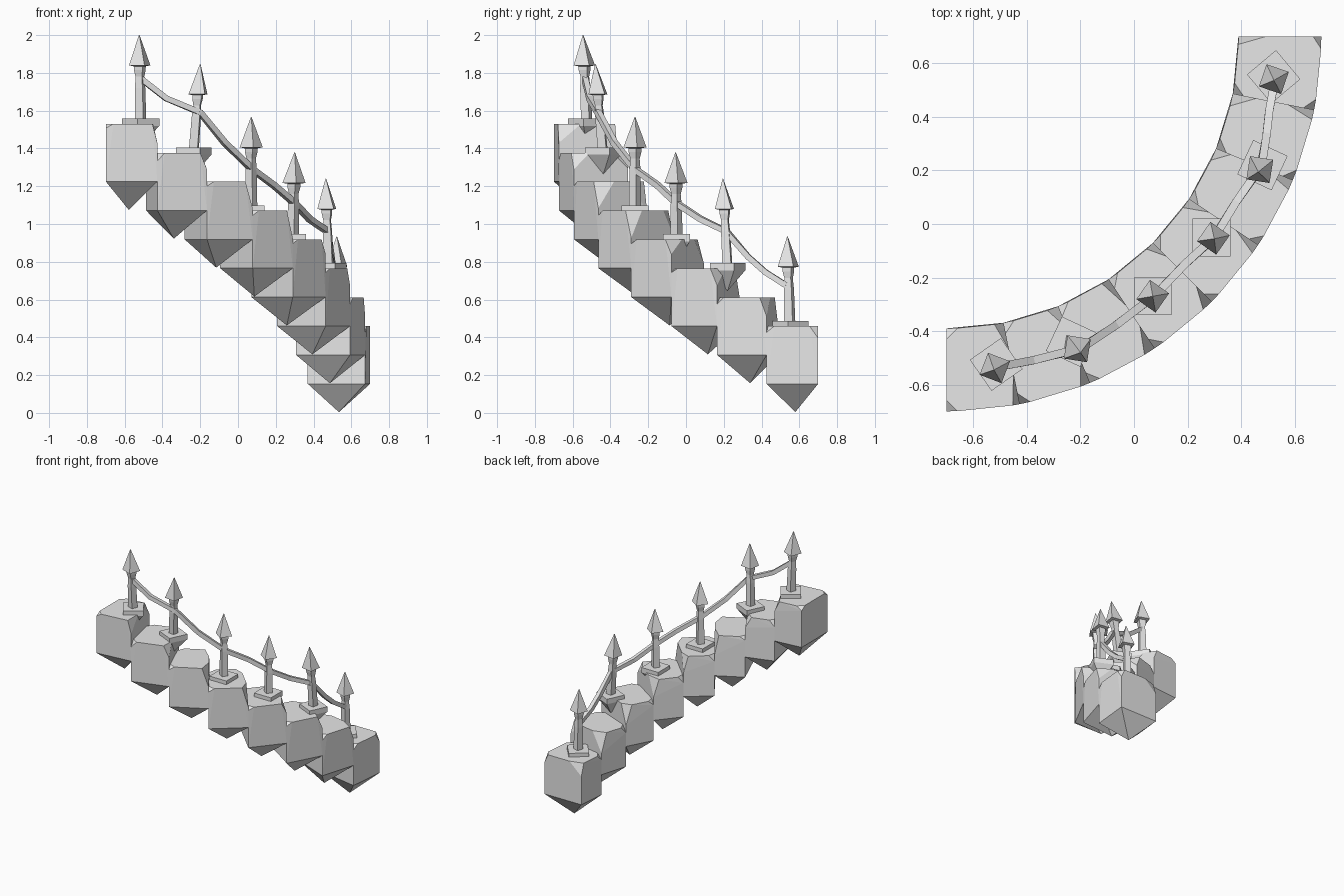
import bpy, bmesh, random
from math import sin, cos, pi, radians
from mathutils import Vector

random.seed(4)
cube = bpy.data.objects.get("Cube")
if cube:
    bpy.data.objects.remove(cube, do_unlink=True)

stone = bpy.data.materials.new("grey stone")
stone.use_nodes = True
GREY = (0.8, 0.8, 0.8, 1)
stone.diffuse_color = GREY
stone.node_tree.nodes["Principled BSDF"].inputs["Base Color"].default_value = GREY


def finish(name, bm):
    bmesh.ops.recalc_face_normals(bm, faces=bm.faces)
    mesh = bpy.data.meshes.new(name)
    bm.to_mesh(mesh)
    bm.free()
    mesh.materials.append(stone)
    obj = bpy.data.objects.new(name, mesh)
    bpy.context.collection.objects.link(obj)
    return obj


def hull(name, points):
    """Solid convex block with flat faces merged."""
    bm = bmesh.new()
    for p in points:
        bm.verts.new(p)
    bmesh.ops.convex_hull(bm, input=bm.verts[:])
    loose = [v for v in bm.verts if not v.link_faces]
    bmesh.ops.delete(bm, geom=loose, context="VERTS")
    bmesh.ops.dissolve_limit(bm, angle_limit=radians(1), verts=bm.verts[:], edges=bm.edges[:])
    return finish(name, bm)


def loft(name, rings):
    """Join rings of equal point count and cap both ends."""
    bm = bmesh.new()
    loops = [[bm.verts.new(p) for p in ring] for ring in rings]
    n = len(loops[0])
    for a, b in zip(loops, loops[1:]):
        for i in range(n):
            j = (i + 1) % n
            bm.faces.new((a[i], a[j], b[j], b[i]))
    bm.faces.new(loops[0])
    bm.faces.new(loops[-1])
    return finish(name, bm)


# Curved flight of floating steps
CENTRE = Vector((-0.7, 0.7, 0))
INNER, OUTER = 1.09, 1.4
TURN = pi / 16
TOP, RISE = 1.53, 0.153


def on_arc(radius, angle, z):
    return CENTRE + Vector((radius * sin(angle), -radius * cos(angle), z))


# radial length of the chipped corner: inner end, outer end
CHIPS = [(.1, .12), (.09, .09), (.12, .1), (.07, .08),
         (.09, .1), (.06, .12), (.09, .1), (.1, .03)]

for k, (chip_in, chip_out) in enumerate(CHIPS):
    top = TOP - k * RISE
    a0, a1 = k * TURN, (k + 1) * TURN
    points = [on_arc(1.24, (a0 + a1) / 2, top - 0.455)]
    for angle, way in ((a0, 1), (a1, -1)):
        for radius, inward in ((INNER, 1), (OUTER, -1)):
            points.append(on_arc(radius, angle, top - 0.305))
            if way > 0:
                cut_r, cut_t, cut_z = 0.04, 0.04, random.uniform(0.02, 0.05)
            else:
                cut_r = chip_in if inward > 0 else chip_out
                cut_t, cut_z = random.uniform(0.025, 0.05), random.uniform(0.06, 0.16)
            points += [on_arc(radius + inward * cut_r, angle, top),
                       on_arc(radius, angle + way * cut_t / radius, top),
                       on_arc(radius, angle, top - cut_z)]
    hull(f"step_{k + 1}", points)

# Posts: step index, base x and y, plate turn, tip x and y, height over step
POSTS = [(0, -.515, -.525, 35, -.523, -.545, .47),
         (1, -.235, -.44, 65, -.2, -.48, .47),
         (3, .07, -.27, 0, .07, -.27, .495),
         (4, .29, -.05, 0, .3, -.055, .46),
         (5, .48, .22, 65, .465, .195, .475),
         (7, .522, .55, 40, .523, .537, .475)]

# Post outline: height below the tip, half-diagonal
OUTLINE = [(.28, .03), (.22, .025), (.185, .034), (.165, .035), (.16, .062), (.0, .002)]


def square(centre, half_diagonal, turn):
    return [Vector(centre) + half_diagonal * Vector((cos(turn + i * pi / 2), sin(turn + i * pi / 2), 0))
            for i in range(4)]


for n, (k, x, y, turn, tx, ty, height) in enumerate(POSTS, 1):
    top = TOP - k * RISE
    foot, tip = Vector((x, y, top)), Vector((tx, ty, top + height))
    # plate with a pointed underside
    spin = radians(turn + 45)
    plate = square(foot + Vector((0, 0, .028)), .1, spin) + square(foot - Vector((0, 0, .01)), .1, spin)
    hull(f"post_plate_{n}", plate + [foot - Vector((0, 0, .12))])
    # leaning shaft and spear head
    spin = radians(turn * 0.4 + 10)
    rings = [square(foot, .033, spin)]
    for drop, size in OUTLINE:
        rings.append(square(foot.lerp(tip, 1 - drop / height), size, spin))
    loft(f"spear_post_{n}", rings)

# Sagging handrail from post to post
RAIL = [(-.515, -.535, 1.77), (-.38, -.51, 1.665), (-.2, -.465, 1.59), (-.07, -.38, 1.43),
        (.075, -.27, 1.29), (.19, -.15, 1.205), (.3, -.05, 1.11), (.38, .08, 1.025),
        (.475, .215, .96), (.495, .33, .825), (.505, .42, .745), (.525, .53, .675)]
path = [Vector(p) for p in RAIL]
rings = []
for i, p in enumerate(path):
    along = (path[min(i + 1, len(path) - 1)] - path[max(i - 1, 0)]).normalized()
    side = along.cross(Vector((0, 0, 1))).normalized()
    up = side.cross(along)
    rings.append([p + .015 * (a * side + b * up) for a, b in ((1, 1), (-1, 1), (-1, -1), (1, -1))])
loft("handrail", rings)
